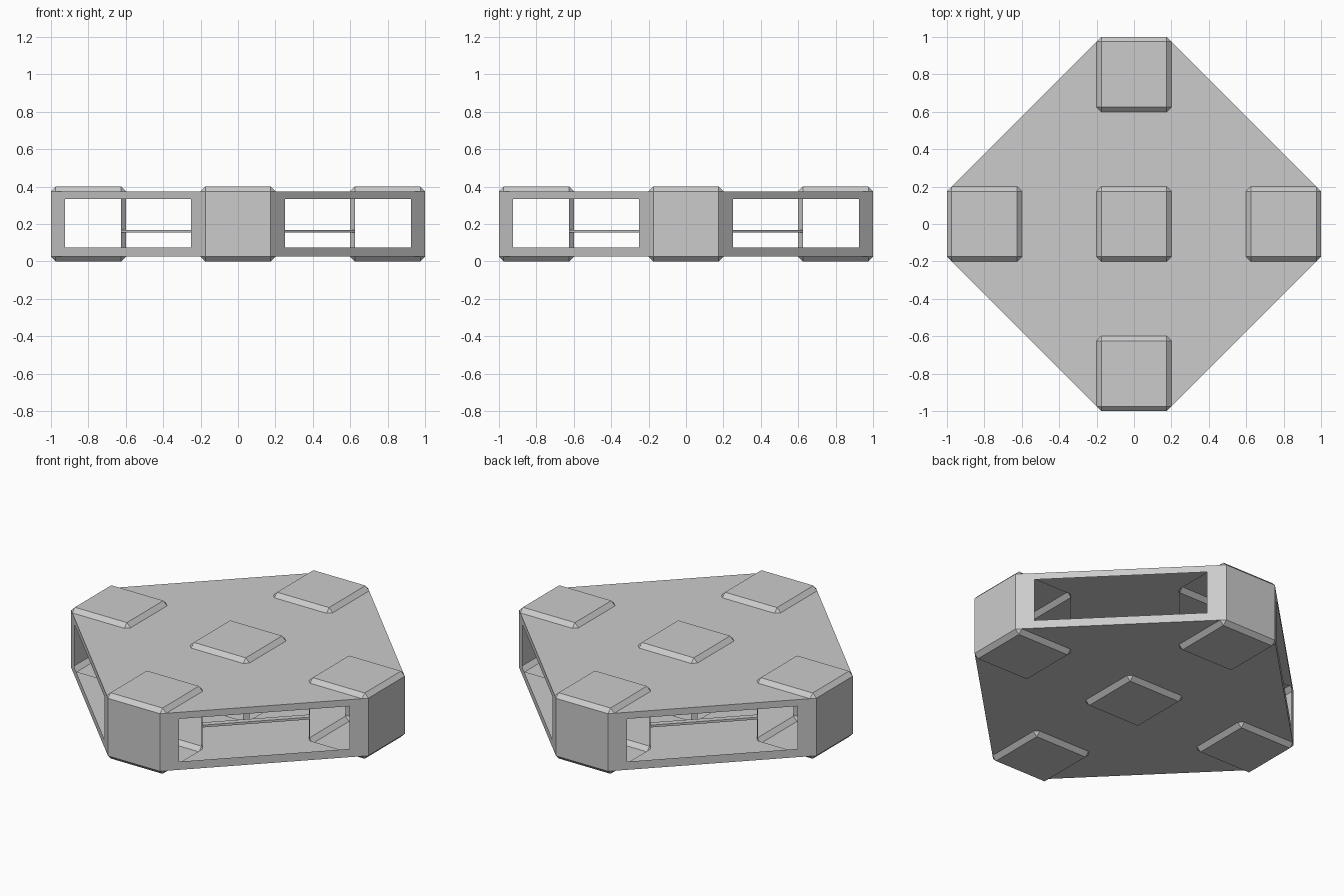
import bpy, bmesh
from math import pi
from mathutils import Matrix, Vector

if "Cube" in bpy.data.objects:
    bpy.data.objects.remove(bpy.data.objects["Cube"])

BEV = 0.025            # chamfer width
LOW, HIGH = BEV, 0.4 - BEV


def finish(bm, name):
    me = bpy.data.meshes.new(name)
    bm.to_mesh(me)
    bm.free()
    ob = bpy.data.objects.new(name, me)
    bpy.context.collection.objects.link(ob)
    return ob


def quarter(k):
    return Matrix.Rotation(k * pi / 2, 4, 'Z')


def add_face(bm, pts, rot, out):
    # planar face whose normal points along out
    vs = [bm.verts.new(rot @ Vector(p)) for p in pts]
    f = bm.faces.new(vs)
    f.normal_update()
    if f.normal.dot(rot @ Vector(out)) < 0:
        f.normal_flip()


# Five chamfered pads, open towards the hollow interior (corner posts remain)
def pad(name, x, y):
    bm = bmesh.new()
    bmesh.ops.create_cube(bm, size=0.4, matrix=Matrix.Translation((x, y, 0.2)))
    bmesh.ops.bevel(bm, geom=bm.edges[:], offset=BEV, offset_type='OFFSET',
                    segments=1, profile=0.5, affect='EDGES')
    bm.normal_update()
    inner = []
    for f in bm.faces:
        n, c = f.normal, f.calc_center_median()
        if max(abs(n.x), abs(n.y)) > 0.99 and max(abs(c.x), abs(c.y)) < 0.99:
            inner.append(f)
    bmesh.ops.delete(bm, geom=inner, context='FACES')
    finish(bm, name)


for name, x, y in (("center_pad", 0, 0), ("right_pad", 0.8, 0), ("back_pad", 0, 0.8),
                   ("left_pad", -0.8, 0), ("front_pad", 0, -0.8)):
    pad(name, x, y)

# Thin decks filling the space between the pads, top and bottom
a, b = 0.2, 0.2 - BEV
tri = [(a, b), (0.6, b), (0.6 + BEV, a), (1 - BEV, a),
       (a, 1 - BEV), (a, 0.6 + BEV), (b, 0.6), (b, a)]
strip = [(a, -b), (0.6, -b), (0.6, b), (a, b)]
for name, z, s in (("bottom_deck", LOW, -1), ("top_deck", HIGH, 1)):
    bm = bmesh.new()
    for k in range(4):
        for outline in (tri, strip):
            add_face(bm, [(x, y, z) for x, y in outline], quarter(k), (0, 0, s))
    bmesh.ops.remove_doubles(bm, verts=bm.verts[:], dist=1e-4)
    finish(bm, name)

# Diagonal walls, each with one wide window
S = 1.2 - BEV


def on_wall(x, z):
    return (x, S - x, z)


outer = [on_wall(*p) for p in ((a, LOW), (1 - BEV, LOW), (1 - BEV, HIGH), (a, HIGH))]
hole = [on_wall(*p) for p in ((0.25, 0.075), (0.925, 0.075), (0.925, 0.335), (0.25, 0.335))]
for k in range(4):
    bm = bmesh.new()
    for i in range(4):
        j = (i + 1) % 4
        add_face(bm, [outer[i], outer[j], hole[j], hole[i]], quarter(k), (1, 1, 0))
    bmesh.ops.remove_doubles(bm, verts=bm.verts[:], dist=1e-4)
    finish(bm, f"window_wall_{k + 1}")

# Thin rails joining the facing corner posts of neighbouring pads
for k in range(4):
    bm = bmesh.new()
    m = (quarter(k) @ Matrix.Translation((0.4, 0.4, 0.162))
         @ Matrix.Rotation(-pi / 4, 4, 'Z') @ Matrix.Diagonal((0.6, 0.035, 0.014, 1)))
    bmesh.ops.create_cube(bm, size=1, matrix=m)
    finish(bm, f"rail_{k + 1}")
